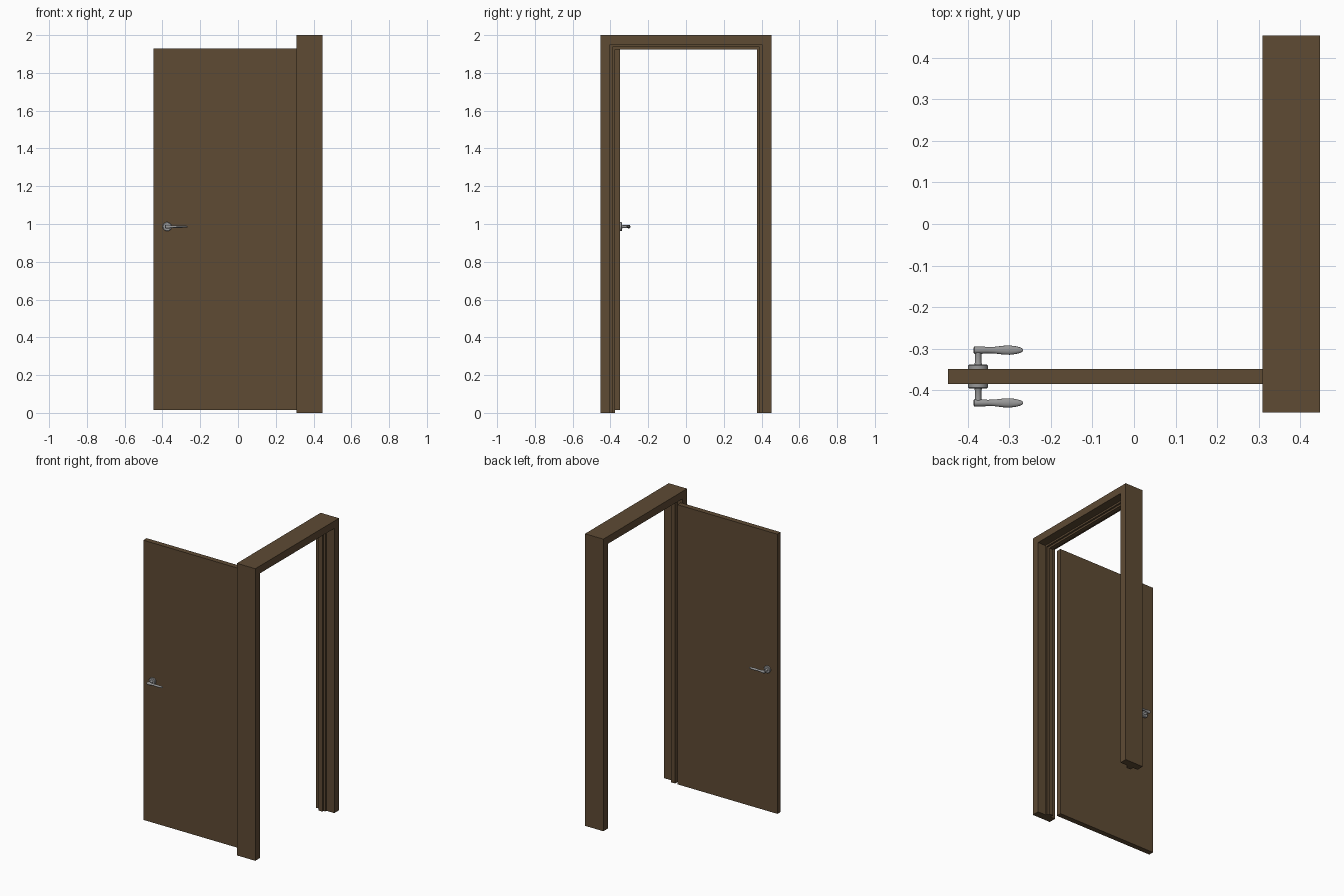
import bpy, bmesh, math
from mathutils import Matrix

if "Cube" in bpy.data.objects:
    bpy.data.objects.remove(bpy.data.objects["Cube"])


def material(name, rgb):
    m = bpy.data.materials.new(name)
    m.diffuse_color = (*rgb, 1)
    m.use_nodes = True
    m.node_tree.nodes["Principled BSDF"].inputs["Base Color"].default_value = m.diffuse_color
    return m


WOOD = material("brown wood", (0.112, 0.069, 0.034))
METAL = material("grey metal", (0.32, 0.32, 0.32))


def finish(name, bm, mat, smooth=False):
    bmesh.ops.recalc_face_normals(bm, faces=bm.faces)
    me = bpy.data.meshes.new(name)
    bm.to_mesh(me)
    bm.free()
    me.materials.append(mat)
    ob = bpy.data.objects.new(name, me)
    bpy.context.collection.objects.link(ob)
    if smooth:
        bpy.ops.object.select_all(action='DESELECT')
        ob.select_set(True)
        bpy.context.view_layer.objects.active = ob
        bpy.ops.object.shade_smooth_by_angle(angle=math.radians(40))
    return ob


def loft(name, rings, mat, smooth=False):
    """Join closed rings of points into a capped solid."""
    bm = bmesh.new()
    vs = [[bm.verts.new(p) for p in r] for r in rings]
    n = len(vs[0])
    for a, b in zip(vs, vs[1:]):
        for i in range(n):
            j = (i + 1) % n
            bm.faces.new((a[i], a[j], b[j], b[i]))
    bm.faces.new(vs[0])
    bm.faces.new(vs[-1])
    return finish(name, bm, mat, smooth)


# Door frame: stepped jamb profile (x, inward depth) swept up, over and down
X0, X1, HALF, TOP = 0.309, 0.448, 0.453, 2.0
profile = [(X0, 0), (X1, 0), (X1, 0.051), (0.388, 0.051), (0.388, 0.063),
           (0.376, 0.063), (0.376, 0.076), (0.346, 0.076), (0.346, 0.051), (X0, 0.051)]
rings = []
for side, up in ((-1, 0), (-1, 1), (1, 1), (1, 0)):
    rings.append([(x, side * (HALF - d), (TOP - d) * up) for x, d in profile])
loft("door_frame", rings, WOOD)

# Door leaf, swung open at a right angle
bm = bmesh.new()
bmesh.ops.create_cube(bm, size=1, matrix=Matrix.Translation((-0.0695, -0.367, 0.9725))
                      @ Matrix.Diagonal((0.757, 0.036, 1.915, 1)))
finish("door_leaf", bm, WOOD)

# Handles, one on each face of the door
HX, HY, HZ = -0.375, -0.367, 0.986


def turned(name, side, stations, n=28):
    rings = []
    for off, r in stations:
        rings.append([(HX + r * math.cos(2 * math.pi * i / n), HY + side * off,
                       HZ + r * math.sin(2 * math.pi * i / n)) for i in range(n)])
    loft(name, rings, METAL, True)


# lever sections: x offset, half width in y, half height in z
lever = [(-0.011, 0.006, 0.006), (-0.009, 0.009, 0.010), (0.008, 0.009, 0.010),
         (0.022, 0.0075, 0.007), (0.040, 0.008, 0.006), (0.060, 0.0105, 0.006),
         (0.076, 0.0112, 0.006), (0.090, 0.0095, 0.0055), (0.102, 0.0065, 0.005),
         (0.108, 0.0025, 0.003)]
for side, label in ((-1, "front"), (1, "back")):
    turned(label + "_rose", side, [(0.016, 0.024), (0.026, 0.024), (0.029, 0.021)])
    turned(label + "_neck", side, [(0.027, 0.010), (0.034, 0.0075), (0.052, 0.0075), (0.064, 0.008)])
    rings = []
    for dx, w, h in lever:
        rings.append([(HX + dx, HY + side * (0.0635 + w * math.cos(a)), HZ + h * math.sin(a))
                      for a in (2 * math.pi * i / 16 for i in range(16))])
    loft(label + "_lever", rings, METAL, True)
